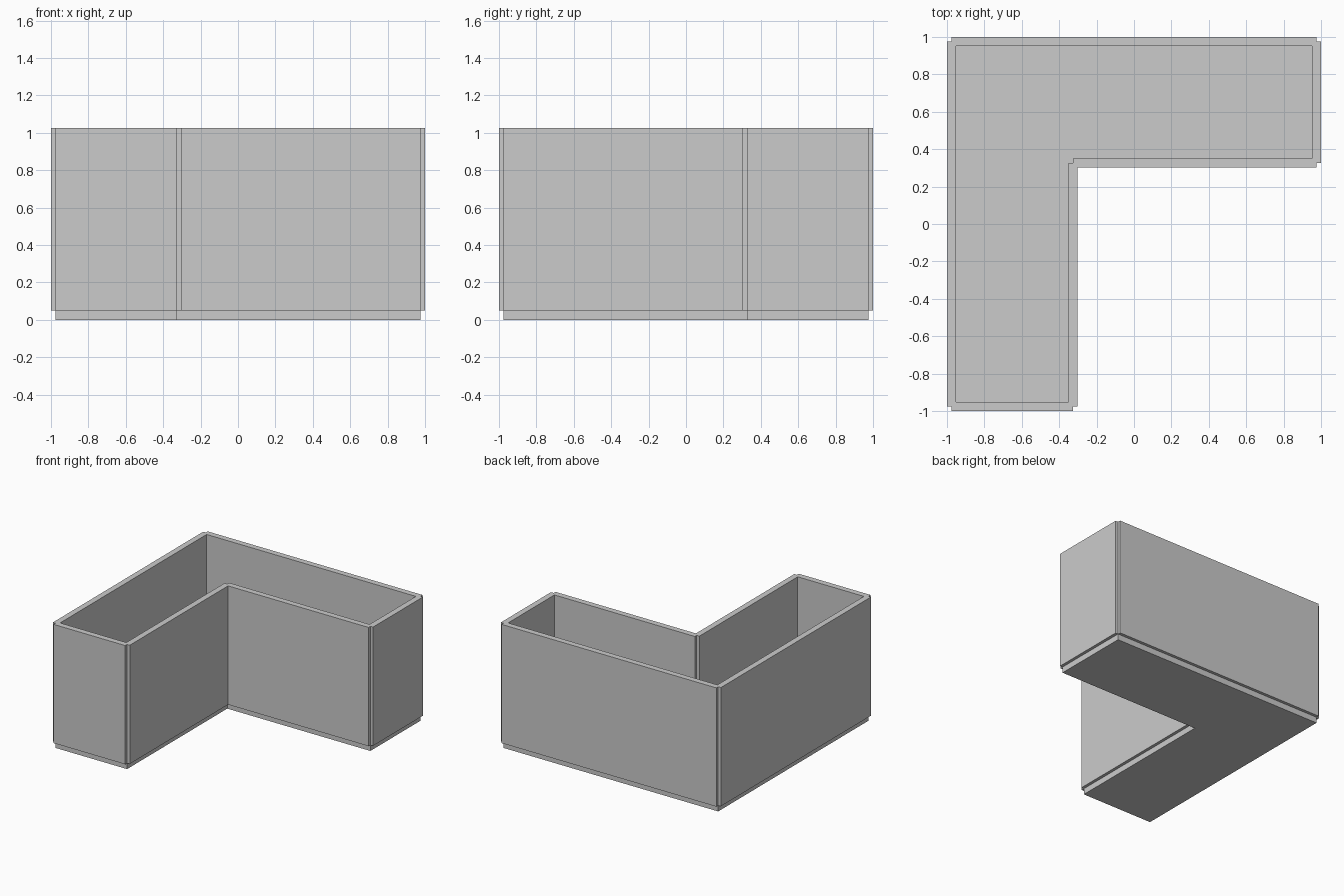
import bpy, bmesh
from mathutils import Vector

if "Cube" in bpy.data.objects:
    bpy.data.objects.remove(bpy.data.objects["Cube"])

T = 2 / 41            # wall and floor thickness
A = 1 - T / 2         # outer wall centre line
B = A / 3             # inner corner centre line
H = A                 # wall height above the floor

# L-shaped centre line, counter-clockwise
OUTLINE = [(-A, -A), (-B, -A), (-B, B), (A, B), (A, A), (-A, A)]
NAMES = ["front_end_wall", "inner_side_wall", "inner_front_wall",
         "right_end_wall", "back_wall", "left_wall"]


def prism(name, points, z, height):
    """Extrude a flat outline upwards into a closed solid."""
    bm = bmesh.new()
    face = bm.faces.new([bm.verts.new((x, y, z)) for x, y in points])
    top = bmesh.ops.extrude_face_region(bm, geom=[face])["geom"]
    bmesh.ops.translate(bm, vec=(0, 0, height),
                        verts=[v for v in top if isinstance(v, bmesh.types.BMVert)])
    bmesh.ops.recalc_face_normals(bm, faces=bm.faces)
    mesh = bpy.data.meshes.new(name)
    bm.to_mesh(mesh)
    bm.free()
    obj = bpy.data.objects.new(name, mesh)
    bpy.context.collection.objects.link(obj)
    return obj


# Floor slab
prism("floor", OUTLINE, 0, T)

# One panel centred on each edge, leaving the small notches at the corners
for i, name in enumerate(NAMES):
    p, q = Vector(OUTLINE[i]), Vector(OUTLINE[(i + 1) % len(OUTLINE)])
    d = (q - p).normalized()
    n = Vector((d.y, -d.x)) * T / 2
    prism(name, [p + n, q + n, q - n, p - n], T, H)
